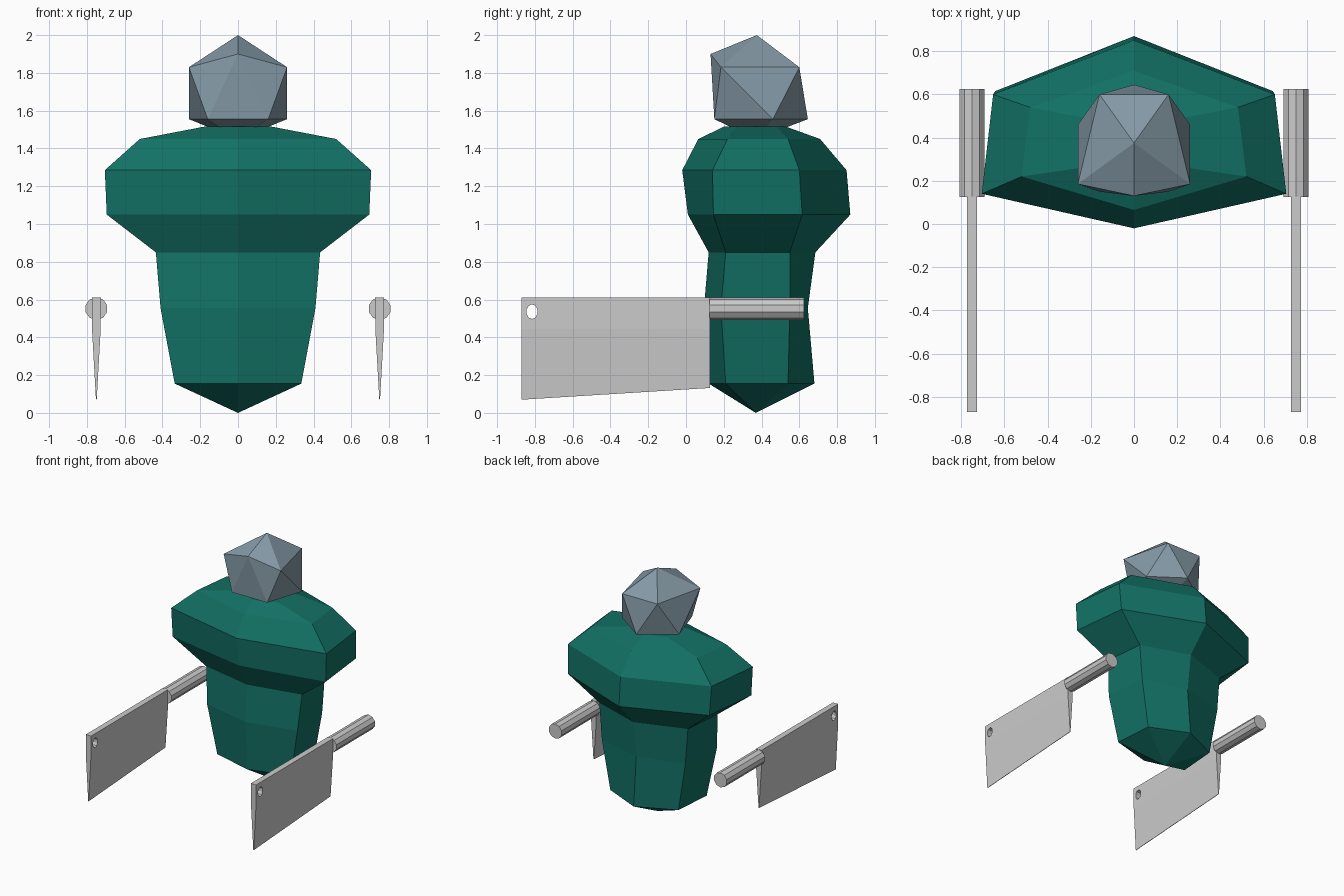
import bpy, bmesh
from math import sin, cos, tau

if "Cube" in bpy.data.objects:
    bpy.data.objects.remove(bpy.data.objects["Cube"])


def material(name, rgb):
    m = bpy.data.materials.new(name)
    m.diffuse_color = (*rgb, 1)
    m.use_nodes = True
    m.node_tree.nodes["Principled BSDF"].inputs["Base Color"].default_value = m.diffuse_color
    return m


def loft(name, rings, mat=None, staggered=False):
    """Skin a stack of closed rings; a one-point ring is a tip, open ends get capped."""
    bm = bmesh.new()
    loops = [[bm.verts.new(p) for p in ring] for ring in rings]
    for a, b in zip(loops, loops[1:]):
        n = max(len(a), len(b))
        for i in range(n):
            j = (i + 1) % n
            if len(a) == 1:
                bm.faces.new((a[0], b[i], b[j]))
            elif len(b) == 1:
                bm.faces.new((a[i], a[j], b[0]))
            elif staggered:
                bm.faces.new((a[i], a[j], b[i]))
                bm.faces.new((a[j], b[j], b[i]))
            else:
                bm.faces.new((a[i], a[j], b[j], b[i]))
    for end in (loops[0], loops[-1]):
        if len(end) > 2:
            bm.faces.new(end)
    bmesh.ops.recalc_face_normals(bm, faces=bm.faces)
    mesh = bpy.data.meshes.new(name)
    bm.to_mesh(mesh)
    bm.free()
    obj = bpy.data.objects.new(name, mesh)
    bpy.context.collection.objects.link(obj)
    if mat:
        mesh.materials.append(mat)
    return obj


def hexagon(z, w, front, side_front, side_back, back):
    """Six-sided body section, slightly narrower towards the back."""
    wb = w * 0.925
    return [(0, front, z), (w, side_front, z), (wb, side_back, z),
            (0, back, z), (-wb, side_back, z), (-w, side_front, z)]


def mirror_x(obj):
    mod = obj.modifiers.new("mirror", 'MIRROR')
    mod.use_axis[0] = True


# Body: stacked hexagons with a pointed bottom
body = [hexagon(*s) for s in (
    (0.155, 0.335, 0.12, 0.21, 0.54, 0.68),
    (0.555, 0.41, 0.095, 0.185, 0.55, 0.645),
    (0.85, 0.435, 0.12, 0.21, 0.55, 0.685),
    (1.05, 0.695, 0.01, 0.145, 0.615, 0.87),
    (1.285, 0.705, -0.02, 0.14, 0.60, 0.85),
    (1.45, 0.52, 0.065, 0.22, 0.54, 0.71),
    (1.515, 0.18, 0.20, 0.27, 0.48, 0.53))]
loft("body", [[(0, 0.37, 0)]] + body, material("teal", (0.006, 0.165, 0.13)))

# Head: uneven twenty-sided solid
upper = [(0, 0.13, 1.90), (0.26, 0.185, 1.83), (0.16, 0.60, 1.83),
         (-0.16, 0.60, 1.83), (-0.26, 0.185, 1.83)]
lower = [(0.16, 0.15, 1.555), (0.26, 0.46, 1.555), (0, 0.645, 1.555),
         (-0.26, 0.46, 1.555), (-0.16, 0.15, 1.555)]
loft("head", [[(0, 0.375, 2)], upper, lower, [(0, 0.37, 1.45)]],
     material("slate", (0.23, 0.32, 0.38)), staggered=True)

# Cleaver handles: ten-sided rods
X = 0.75
handle = loft("cleaver_handle", [
    [(X + 0.06 * sin(tau * i / 10), y, 0.552 + 0.06 * cos(tau * i / 10)) for i in range(10)]
    for y in (0.125, 0.625)])
mirror_x(handle)

# Cleaver blades: wedge section tapering to the cutting edge
blade = loft("cleaver_blade", [
    [(X + dx, y, z) for dx, z in ((-0.024, 0.612), (0.024, 0.612), (0.023, 0.445),
                                  (0.002, edge), (-0.002, edge), (-0.023, 0.445))]
    for y, edge in ((-0.87, 0.07), (0.127, 0.132))])

# Hanging hole near the blade tip
cutter = loft("hole_cutter", [
    [(x, -0.815 + 0.03 * sin(tau * i / 10), 0.536 + 0.039 * cos(tau * i / 10)) for i in range(10)]
    for x in (X - 0.1, X + 0.1)])
cutter.hide_render = True
cutter.hide_set(True)
cut = blade.modifiers.new("hole", 'BOOLEAN')
cut.operation = 'DIFFERENCE'
cut.solver = 'EXACT'
cut.object = cutter
mirror_x(blade)
